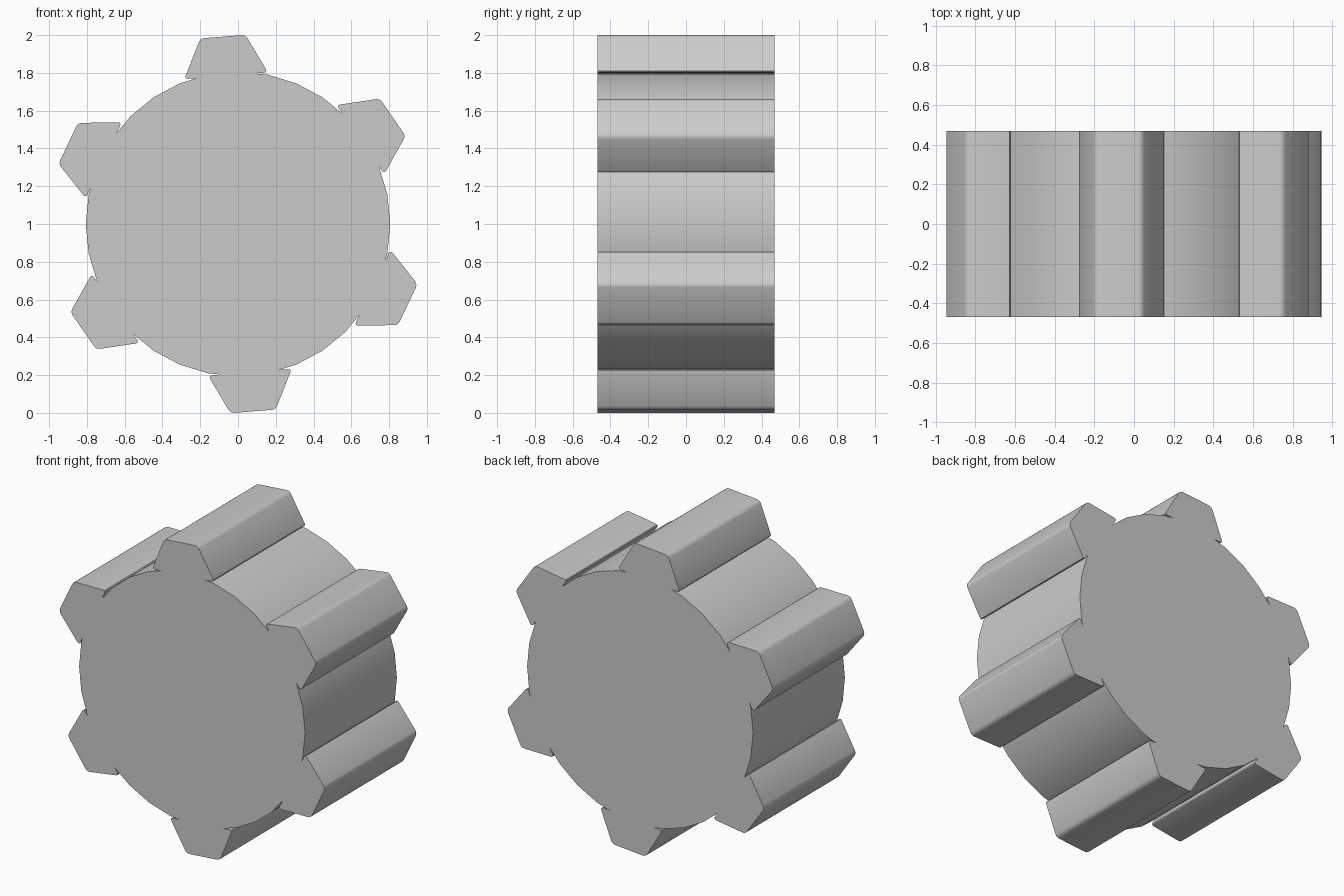
import bpy
import bmesh
import math
from mathutils import Matrix, Vector

DEPTH = 0.936
RADIUS = 0.806
TEETH = 6
FIRST_ANGLE = math.radians(4.6)

old = bpy.data.objects.get("Cube")
if old:
    bpy.data.objects.remove(old, do_unlink=True)

# Plain grey material
grey = bpy.data.materials.new("plain grey")
grey.use_nodes = True
colour = (0.6, 0.6, 0.6, 1.0)
grey.diffuse_color = colour
grey.node_tree.nodes["Principled BSDF"].inputs["Base Color"].default_value = colour


def finish(obj, name):
    obj.name = name
    obj.data.name = name
    obj.data.materials.append(grey)
    bpy.ops.object.select_all(action="DESELECT")
    obj.select_set(True)
    bpy.context.view_layer.objects.active = obj
    bpy.ops.object.shade_smooth_by_angle(angle=math.radians(40))


def tooth_mesh():
    """Tapered bar with rounded long edges, pointing up from the axle."""
    bm = bmesh.new()
    profile = [(-0.222, 0.787), (0.222, 0.787), (0.12, 0.995), (-0.12, 0.995)]
    front = bm.faces.new([bm.verts.new((x, -DEPTH / 2, z)) for x, z in profile])
    bm.normal_update()
    ext = bmesh.ops.extrude_face_region(bm, geom=[front], use_keep_orig=True)
    moved = [v for v in ext["geom"] if isinstance(v, bmesh.types.BMVert)]
    bmesh.ops.translate(bm, vec=Vector((0, DEPTH, 0)), verts=moved)
    long_edges = [e for e in bm.edges
                  if abs(e.verts[0].co.y - e.verts[1].co.y) > DEPTH / 2]
    bmesh.ops.bevel(bm, geom=long_edges, offset=0.02, segments=3,
                    profile=0.5, affect="EDGES")
    bmesh.ops.recalc_face_normals(bm, faces=bm.faces)
    mesh = bpy.data.meshes.new("tooth")
    bm.to_mesh(mesh)
    bm.free()
    return mesh


# Gear drum lying along the y axis
bpy.ops.mesh.primitive_cylinder_add(vertices=32, radius=RADIUS, depth=DEPTH,
                                    location=(0, 0, 1),
                                    rotation=(math.pi / 2, 0, 0))
finish(bpy.context.object, "drum")

# Ring of teeth
for i in range(TEETH):
    angle = FIRST_ANGLE + i * math.tau / TEETH
    tooth = bpy.data.objects.new("tooth", tooth_mesh())
    bpy.context.collection.objects.link(tooth)
    tooth.matrix_world = Matrix.Translation((0, 0, 1)) @ Matrix.Rotation(-angle, 4, "Y")
    finish(tooth, f"tooth_{i + 1}")
